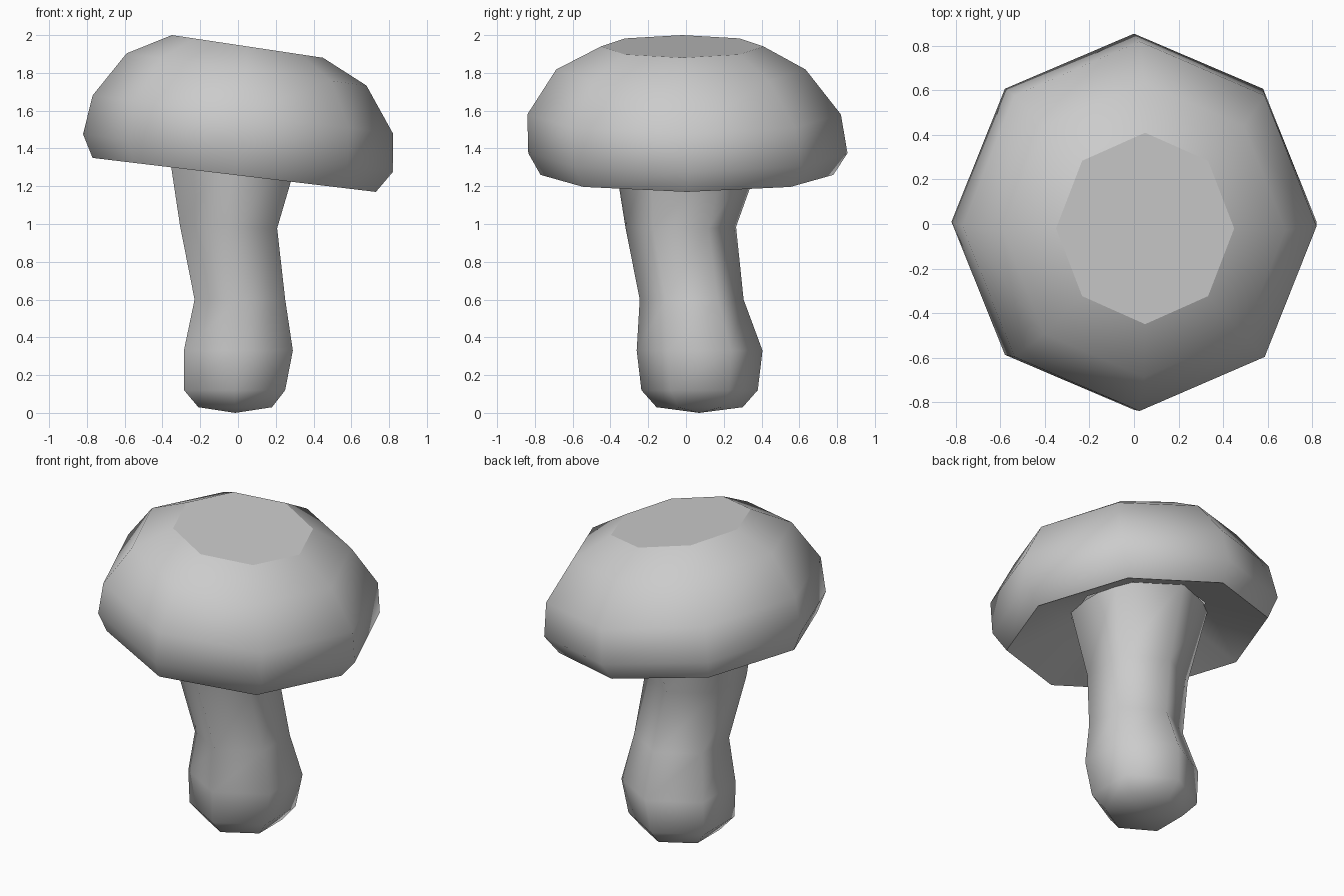
import bpy, bmesh
from math import cos, sin, radians, pi

if "Cube" in bpy.data.objects:
    bpy.data.objects.remove(bpy.data.objects["Cube"])


def lathe(name, rings, sides, start, smooth, close_top=False, tip=None):
    """Loft rings of (cx, cy, cz, rx, ry, slope); slope tilts a ring along x."""
    bm = bmesh.new()
    loops = []
    for cx, cy, cz, rx, ry, slope in rings:
        loop = []
        for i in range(sides):
            a = start + 2 * pi * i / sides
            dx = rx * cos(a)
            loop.append(bm.verts.new((cx + dx, cy + ry * sin(a), cz + slope * dx)))
        loops.append(loop)
    for lo, hi in zip(loops, loops[1:]):
        for i in range(sides):
            j = (i + 1) % sides
            bm.faces.new((lo[i], lo[j], hi[j], hi[i]))
    # optional flat lid and shallow bottom point
    lid = bm.faces.new(loops[-1]) if close_top else None
    if tip:
        t = bm.verts.new(tip)
        for i in range(sides):
            bm.faces.new((loops[0][(i + 1) % sides], loops[0][i], t))
    bm.edges.index_update()
    lid_edges = [e.index for e in lid.edges] if lid else []
    mesh = bpy.data.meshes.new(name)
    bm.to_mesh(mesh)
    bm.free()
    ob = bpy.data.objects.new(name, mesh)
    bpy.context.collection.objects.link(ob)
    bpy.ops.object.select_all(action='DESELECT')
    ob.select_set(True)
    bpy.context.view_layer.objects.active = ob
    bpy.ops.object.shade_smooth_by_angle(angle=radians(smooth))
    for i in lid_edges:  # crisp edge around the flat crown
        mesh.edges[i].use_edge_sharp = True
    return ob


# Eight-sided cap with a hollowed underside, tipped down towards +x
lathe("mushroom_cap", [
    (-0.03, 0.005, 1.42, 0.39, 0.39, -0.12),
    (-0.02, 0.005, 1.26, 0.75, 0.775, -0.12),
    (0.00, 0.01, 1.375, 0.82, 0.845, -0.122),
    (0.025, -0.01, 1.58, 0.795, 0.83, -0.126),
    (0.045, -0.027, 1.818, 0.635, 0.66, -0.134),
    (0.05, -0.02, 1.94, 0.40, 0.43, -0.15),
], 8, 0, 50, close_top=True)

# Six-sided bent stem with a bulging foot, running up into the cap
lathe("mushroom_stem", [
    (-0.015, 0.072, 0.03, 0.225, 0.228, 0),
    (-0.018, 0.072, 0.12, 0.309, 0.308, 0),
    (0.002, 0.072, 0.33, 0.333, 0.333, 0),
    (0.01, 0.03, 0.60, 0.277, 0.275, 0),
    (-0.05, -0.028, 0.985, 0.297, 0.293, -0.03),
    (-0.026, 0.016, 1.425, 0.407, 0.407, -0.12),
], 6, pi / 6, 65, tip=(-0.015, 0.07, 0.0))
